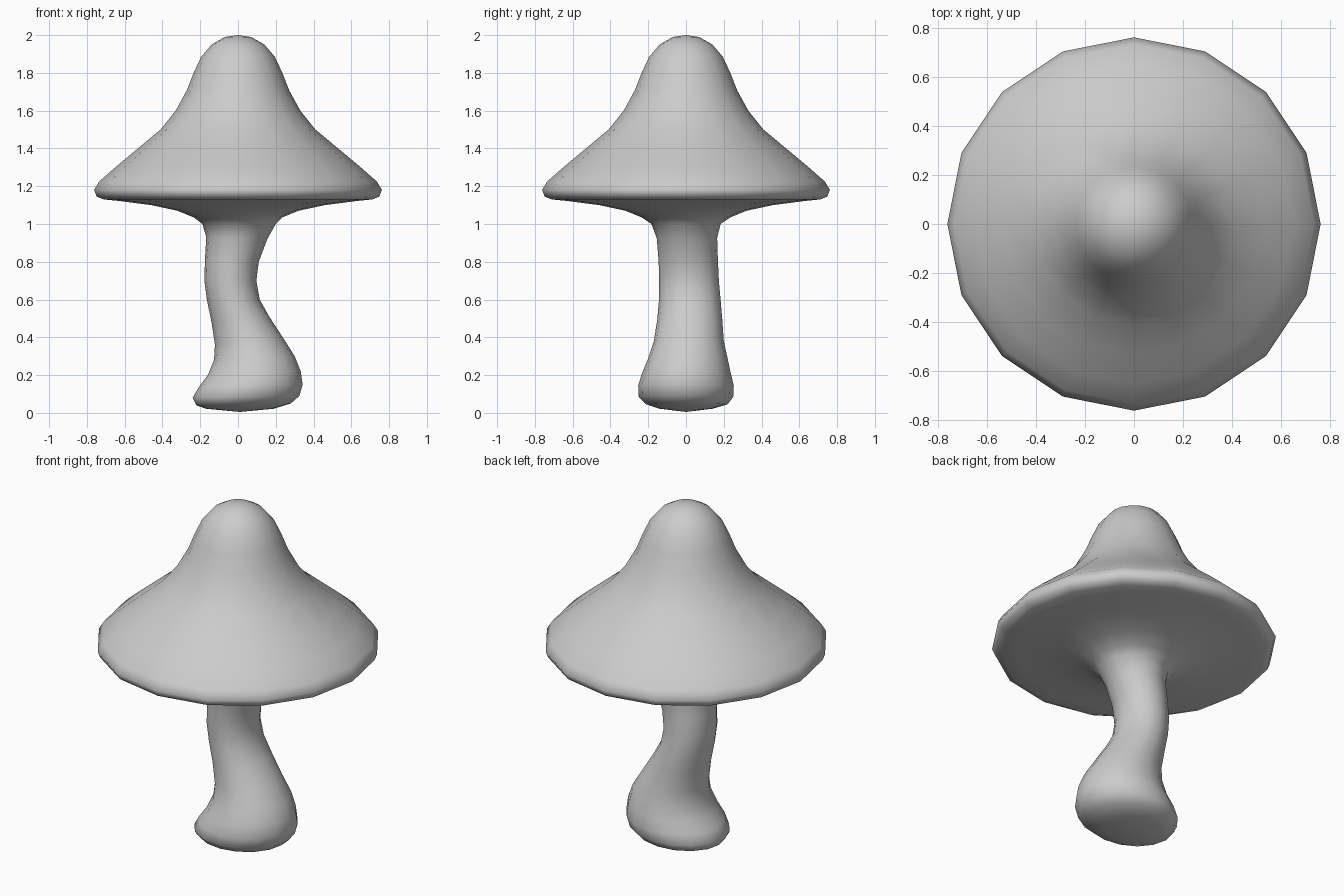
import bpy, bmesh, math

SIDES = 16

# Stem sections: left x, left z, right x, right z, centre y, half depth
stem = [
    (-0.17, 0.022, 0.19, 0.022, 0.00, 0.14),
    (-0.22, 0.04, 0.28, 0.05, 0.005, 0.215),
    (-0.24, 0.08, 0.325, 0.09, 0.00, 0.25),
    (-0.205, 0.14, 0.342, 0.15, 0.00, 0.253),
    (-0.16, 0.20, 0.332, 0.22, 0.002, 0.235),
    (-0.127, 0.28, 0.30, 0.30, 0.01, 0.21),
    (-0.122, 0.36, 0.237, 0.40, 0.015, 0.185),
    (-0.14, 0.48, 0.165, 0.51, 0.02, 0.172),
    (-0.165, 0.60, 0.115, 0.60, 0.02, 0.163),
    (-0.178, 0.70, 0.097, 0.70, 0.016, 0.158),
    (-0.175, 0.81, 0.11, 0.80, 0.012, 0.157),
    (-0.168, 0.93, 0.155, 0.92, 0.005, 0.16),
    (-0.188, 1.00, 0.20, 1.00, 0.00, 0.183),
]

# Cap profile from the underside, round the rim, up to the crown: radius, z
cap = [
    (0.235, 1.035), (0.32, 1.07), (0.46, 1.10), (0.63, 1.122), (0.71, 1.13),
    (0.748, 1.145), (0.762, 1.18), (0.735, 1.225), (0.65, 1.30),
    (0.53, 1.40), (0.41, 1.50), (0.33, 1.60), (0.27, 1.71), (0.235, 1.80),
    (0.195, 1.885), (0.14, 1.95), (0.07, 1.99),
]
sections = stem + [(-r, z, r, z, 0, r) for r, z in cap]

# One continuous skin from the base of the stem to the top of the cap
bm = bmesh.new()
rings = []
for xl, zl, xr, zr, yc, ry in sections:
    ring = []
    for i in range(SIDES):
        a = math.tau * i / SIDES
        t = (1 + math.cos(a)) / 2
        ring.append(bm.verts.new((xl + (xr - xl) * t,
                                  yc + ry * math.sin(a),
                                  zl + (zr - zl) * t)))
    rings.append(ring)

for lower, upper in zip(rings, rings[1:]):
    for i in range(SIDES):
        j = (i + 1) % SIDES
        bm.faces.new((lower[i], lower[j], upper[j], upper[i]))

# Close the base and the crown
base = bm.verts.new((0.01, 0, 0.005))
crown = bm.verts.new((0, 0, 2.0))
for i in range(SIDES):
    j = (i + 1) % SIDES
    bm.faces.new((rings[0][j], rings[0][i], base))
    bm.faces.new((rings[-1][i], rings[-1][j], crown))
for f in bm.faces:
    f.smooth = True

mesh = bpy.data.meshes.new("mushroom")
bm.to_mesh(mesh)
bm.free()
bpy.context.collection.objects.link(bpy.data.objects.new("mushroom", mesh))
